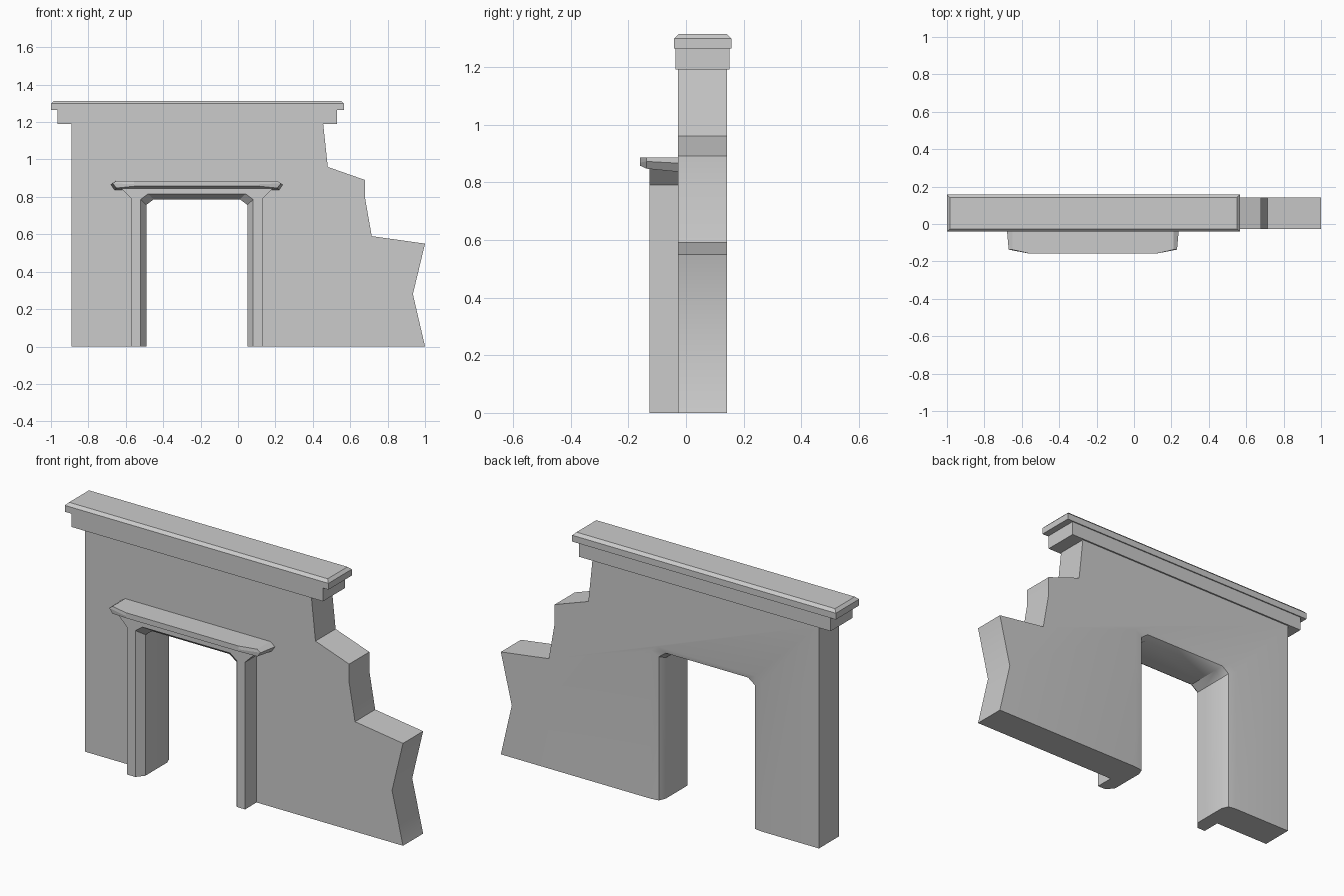
import bpy, bmesh

if "Cube" in bpy.data.objects:
    bpy.data.objects.remove(bpy.data.objects["Cube"])

MID = -0.22  # centre line of the doorway


def loft(name, rings, smooth=False):
    """Join rings of (x, z) outlines placed at successive y depths."""
    bm = bmesh.new()
    rows = [[bm.verts.new((x, y, z)) for x, z in pts] for y, pts in rings]
    n = len(rows[0])
    for a, b in zip(rows, rows[1:]):
        for i in range(n):
            j = (i + 1) % n
            bm.faces.new((a[i], a[j], b[j], b[i]))
    bm.faces.new(rows[0])
    bm.faces.new(rows[-1])
    bmesh.ops.recalc_face_normals(bm, faces=bm.faces)
    me = bpy.data.meshes.new(name)
    bm.to_mesh(me)
    bm.free()
    ob = bpy.data.objects.new(name, me)
    bpy.context.collection.objects.link(ob)
    if smooth:
        bpy.ops.object.select_all(action='DESELECT')
        ob.select_set(True)
        bpy.context.view_layer.objects.active = ob
        bpy.ops.object.shade_smooth_by_angle(angle=0.6)
    return ob


def mirrored(half):
    """Left-to-right outline, symmetric about the doorway."""
    return [(MID - d, z) for d, z in half] + [(MID + d, z) for d, z in reversed(half)]


def opening(side, top):
    """Doorway notch widened by an offset at the sides and at the top."""
    return mirrored([(0.27 + side, 0), (0.27 + side, 0.757 + top), (0.23 + side, 0.787 + top)])


def tiered_box(name, layers):
    """Stack of rectangles (z, x0, x1, y0, y1)."""
    bm = bmesh.new()
    rows = [[bm.verts.new(p) for p in ((x0, y0, z), (x1, y0, z), (x1, y1, z), (x0, y1, z))]
            for z, x0, x1, y0, y1 in layers]
    for a, b in zip(rows, rows[1:]):
        for i in range(4):
            j = (i + 1) % 4
            bm.faces.new((a[i], a[j], b[j], b[i]))
    bm.faces.new(rows[0][::-1])
    bm.faces.new(rows[-1])
    bmesh.ops.recalc_face_normals(bm, faces=bm.faces)
    me = bpy.data.meshes.new(name)
    bm.to_mesh(me)
    bm.free()
    bpy.context.collection.objects.link(bpy.data.objects.new(name, me))


# broken wall, doorway edges rounded at the back
outline = [(1, 0), (0.935, 0.28), (1, 0.55), (0.715, 0.59), (0.68, 0.79), (0.68, 0.89),
           (0.48, 0.96), (0.455, 1.195), (-0.89, 1.195), (-0.89, 0)]
loft("wall", [(y, outline + opening(s, t)) for y, s, t in
              ((-0.028, 0, 0), (0.10, 0, 0), (0.137, 0.015, 0.015), (0.143, 0.06, 0.04))], True)

# door frame, chamfered inside edge and flared top corners
frame = mirrored([(0.35, 0), (0.35, 0.79), (0.41, 0.85)])[::-1]
loft("door_frame", [(y, frame + opening(s, t)) for y, s, t in
                    ((-0.126, 0.031, 0.029), (-0.086, 0, 0), (-0.027, 0, 0))])

# lintel ledge above the door
loft("door_lintel", [
    (-0.159, mirrored([(0.335, 0.857), (0.335, 0.868), (0.335, 0.886)])),
    (-0.137, mirrored([(0.43, 0.847), (0.45, 0.872), (0.43, 0.886)])),
    (-0.027, mirrored([(0.44, 0.836), (0.46, 0.866), (0.43, 0.886)]))])

# cornice and bevelled coping slab
tiered_box("cornice", [(1.19, -0.965, 0.53, -0.036, 0.151), (1.265, -0.965, 0.53, -0.036, 0.151)])
tiered_box("coping", [(1.264, -1, 0.566, -0.041, 0.157), (1.298, -1, 0.566, -0.041, 0.157),
                      (1.313, -0.985, 0.551, -0.026, 0.142)])
